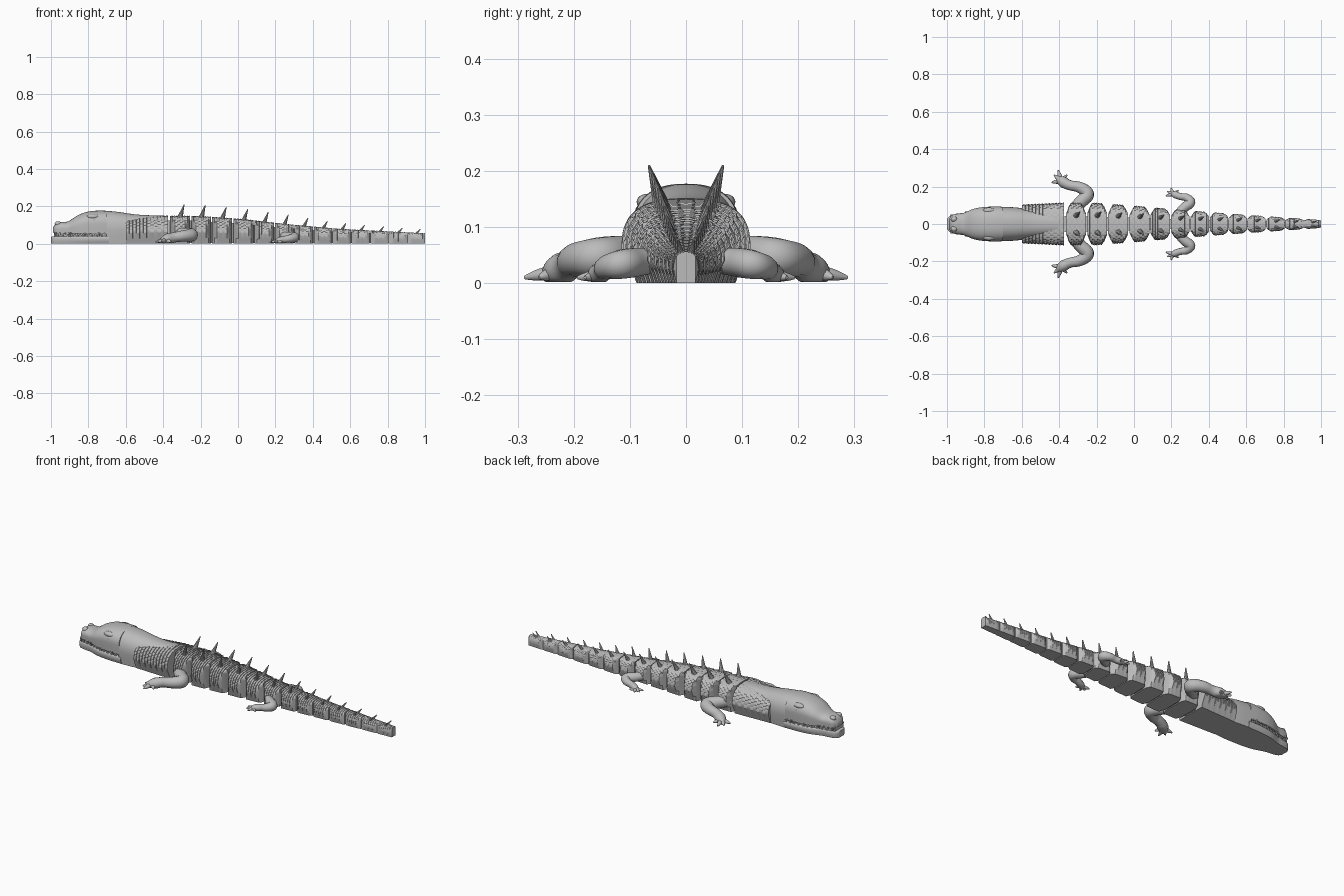
import bpy, bmesh, math
from mathutils import Vector

if "Cube" in bpy.data.objects:
    bpy.data.objects.remove(bpy.data.objects["Cube"])

grey = bpy.data.materials.new("plain grey")
grey.use_nodes = True
grey.diffuse_color = (0.5, 0.5, 0.5, 1)
grey.node_tree.nodes["Principled BSDF"].inputs["Base Color"].default_value = grey.diffuse_color


def finish(name, bm, angle=35):
    bmesh.ops.recalc_face_normals(bm, faces=bm.faces)
    me = bpy.data.meshes.new(name)
    bm.to_mesh(me)
    bm.free()
    ob = bpy.data.objects.new(name, me)
    bpy.context.collection.objects.link(ob)
    me.materials.append(grey)
    bpy.ops.object.select_all(action="DESELECT")
    ob.select_set(True)
    bpy.context.view_layer.objects.active = ob
    bpy.ops.object.shade_smooth_by_angle(angle=math.radians(angle))
    return ob


def loft(bm, rings):
    rows = [[bm.verts.new(p) for p in r] for r in rings]
    n = len(rows[0])
    for a, b in zip(rows, rows[1:]):
        for i in range(n):
            j = (i + 1) % n
            bm.faces.new((a[i], a[j], b[j], b[i]))
    bm.faces.new(rows[0])
    bm.faces.new(rows[-1])


def section(x, hw, top, low=0.0, limit=9, bump=None, n=32, base=0.8, power=0.75):
    """Arched outline with a flat underside; limit trims the sides."""
    mid = low + (top - low) * 0.42
    pts = [(hw * base, low), (hw * (base + 1) / 2, (low + mid) / 2)]
    for i in range(n + 1):
        t = math.pi * i / n
        c, s = math.cos(t), max(0, math.sin(t))
        k = 1 + (bump(i) / hw if bump else 0)
        pts.append((math.copysign(abs(c) ** power, c) * hw * k,
                    mid + (top - mid) * s ** power * k))
    pts += [(-hw * (base + 1) / 2, (low + mid) / 2), (-hw * base, low)]
    return [(x, max(-limit, min(limit, y)), z) for y, z in pts]


def smooth_stations(st, steps=5):
    """Rounded interpolation through the given stations."""
    out = []
    for i in range(len(st) - 1):
        p0, p1, p2, p3 = st[max(i - 1, 0)], st[i], st[i + 1], st[min(i + 2, len(st) - 1)]
        for k in range(steps):
            t = k / steps
            out.append([0.5 * (2 * b + (c - a) * t + (2 * a - 5 * b + 4 * c - d) * t * t
                               + (3 * b - a - 3 * c + d) * t ** 3)
                        for a, b, c, d in zip(p0, p1, p2, p3)])
    return out + [list(st[-1])]


def sample(table, x):
    for (x0, a), (x1, b) in zip(table, table[1:]):
        if x <= x1:
            return a + (b - a) * (x - x0) / (x1 - x0)
    return table[-1][1]


WIDTH = [(-0.62, 0.1), (-0.39, 0.11), (-0.2, 0.11), (0.03, 0.093), (0.25, 0.073),
         (0.55, 0.051), (1.0, 0.021)]
TOP = [(-0.62, 0.13), (-0.39, 0.148), (-0.2, 0.146), (0.03, 0.13), (0.25, 0.104),
       (0.55, 0.078), (1.0, 0.055)]


def scaled_body(name, x0, x1, rows, trim=None):
    """Body piece covered in overlapping rows of scales."""
    bm = bmesh.new()
    rings = []
    for r in range(rows):
        for f, lift in ((0.02, 0.0), (0.98, 1.0)):
            x = x0 + (x1 - x0) * (r + f) / rows
            hw, top = sample(WIDTH, x), sample(TOP, x)
            amp = 0.045 * hw * lift
            scale = lambda i, r=r, amp=amp: amp * (1 if (i + 2 * (r % 2)) % 4 else 0.1)
            rings.append(section(x, hw, top, limit=trim(x) if trim else 9, bump=scale, n=48))
    loft(bm, rings)
    return finish(name, bm, 25)


def cone(name, base, tip, radius, sides=10, tip_radius=0.0):
    base, tip = Vector(base), Vector(tip)
    bm = bmesh.new()
    axis = tip - base
    bmesh.ops.create_cone(bm, cap_ends=True, segments=sides, radius1=radius,
                          radius2=tip_radius, depth=axis.length)
    turn = axis.to_track_quat("Z", "Y")
    for v in bm.verts:
        v.co = turn @ v.co + (base + tip) / 2
    return finish(name, bm)


def ball(name, centre, size):
    bm = bmesh.new()
    bmesh.ops.create_uvsphere(bm, u_segments=20, v_segments=12, radius=1)
    for v in bm.verts:
        v.co = Vector([c + a * s for c, a, s in zip(centre, v.co, size)])
    return finish(name, bm, 60)


# Head: upper skull, lower jaw and the recessed mouth between them
SKULL = [(-0.99, 0.025, 0.085, 0.06), (-0.975, 0.046, 0.108, 0.056), (-0.95, 0.054, 0.117, 0.054),
         (-0.91, 0.06, 0.119, 0.054), (-0.86, 0.08, 0.15, 0.054), (-0.81, 0.09, 0.17, 0.054),
         (-0.75, 0.093, 0.177, 0.053), (-0.7, 0.092, 0.176, 0.052)]
NECK = [(-0.7, 0.092, 0.176), (-0.64, 0.089, 0.17), (-0.55, 0.08, 0.157),
        (-0.47, 0.075, 0.152), (-0.4, 0.075, 0.15)]
JAW = [(-1.0, 0.025, 0.036), (-0.985, 0.043, 0.04), (-0.95, 0.052, 0.042), (-0.91, 0.058, 0.043),
       (-0.85, 0.079, 0.044), (-0.78, 0.089, 0.045), (-0.69, 0.091, 0.045)]
for name, stations, base, power in (("upper_head", SKULL, 0.97, 0.85),
                                    ("neck", NECK, 0.92, 0.85), ("lower_jaw", JAW, 0.92, 0.4)):
    bm = bmesh.new()
    loft(bm, [section(*s, base=base, power=power) for s in smooth_stations(stations)])
    finish(name, bm, 50)
bm = bmesh.new()
loft(bm, [section(x, hw * 0.88, 0.07, 0.03, base=1, power=0.4) for x, hw, top in JAW[1:]])
finish("mouth_interior", bm)

# Eyes, brows, nostrils and teeth
for side, y in (("left", 1), ("right", -1)):
    ball(side + "_eye", (-0.77, y * 0.083, 0.127), (0.014, 0.008, 0.011))
    ball(side + "_brow", (-0.775, y * 0.07, 0.145), (0.034, 0.018, 0.014))
    ball(side + "_nostril", (-0.962, y * 0.026, 0.106), (0.018, 0.015, 0.014))
    for i in range(11):
        x = -0.975 + i * 0.026
        hw = sample([s[:2] for s in JAW], x) * 0.95
        size = 0.009 if i % 3 == 0 else 0.006
        cone(f"{side}_upper_tooth_{i}", (x, y * hw, 0.06), (x, y * hw, 0.06 - 2.6 * size), size, 8)
        cone(f"{side}_lower_tooth_{i}", (x + 0.013, y * hw, 0.038),
             (x + 0.013, y * hw, 0.06), 0.006, 8)

# Scaled collar behind the head
scaled_body("collar", -0.6, -0.375, 12)

# Jointed body and tail segments with paired back spikes
CENTRES = [-0.31, -0.197, -0.085, 0.03, 0.14, 0.247, 0.352, 0.455, 0.555, 0.655, 0.757, 0.857, 0.953]
SPIKE = [(-0.31, 0.21), (-0.2, 0.207), (0.03, 0.184), (0.25, 0.155), (0.455, 0.12),
         (0.7, 0.095), (0.95, 0.078)]
for i, c in enumerate(CENTRES):
    half = 0.053 if i < 5 else 0.049
    hw, top = sample(WIDTH, c), sample(TOP, c)
    waist = 0.5 + 0.015 * i

    def trim(x, c=c, half=half, hw=hw, waist=waist):
        d = abs(x - c) / half
        return hw * 1.06 if d < 0.55 else hw * (1.06 - (1.06 - waist) * (d - 0.55) / 0.45)

    scaled_body(f"body_segment_{i}", c - half, min(c + half, 1.0), 8, trim)
    # Hinge joining this segment to the one before it
    cone(f"hinge_{i}", (c - half - 0.003, 0, 0.004), (c - half - 0.003, 0, top * 0.85),
         hw * 0.38, 20, hw * 0.38)
    height = sample(SPIKE, c)
    for side, y in (("left", 1), ("right", -1)):
        cone(f"{side}_spike_{i}", (c - 0.002, y * hw * 0.38, top * 0.9),
             (c + 0.022, y * hw * 0.6, height), 0.004 + 0.11 * hw, 10, 0.002)


def limb(name, points):
    """Rounded tube through (x, y, z, radius) points."""
    cu = bpy.data.curves.new(name + "_path", "CURVE")
    cu.dimensions = "3D"
    cu.bevel_depth = 1
    cu.bevel_resolution = 5
    cu.use_fill_caps = True
    sp = cu.splines.new("NURBS")
    sp.points.add(len(points) - 1)
    for p, (x, y, z, r) in zip(sp.points, points):
        p.co = (x, y, z, 1)
        p.radius = r
    sp.order_u = 3
    sp.use_endpoint_u = True
    sp.resolution_u = 6
    path = bpy.data.objects.new(name + "_path", cu)
    bpy.context.collection.objects.link(path)
    bm = bmesh.new()
    bm.from_mesh(path.evaluated_get(bpy.context.evaluated_depsgraph_get()).to_mesh())
    bpy.data.objects.remove(path)
    for v in bm.verts:
        v.co.z = max(v.co.z, 0.002)
    finish(name, bm, 60)


# Legs with splayed toes
FRONT = [(-0.33, 0.07, 0.055, 0.03), (-0.29, 0.115, 0.052, 0.034), (-0.235, 0.16, 0.046, 0.036),
         (-0.29, 0.2, 0.042, 0.03), (-0.345, 0.205, 0.034, 0.026), (-0.39, 0.23, 0.02, 0.032),
         (-0.41, 0.25, 0.014, 0.012)]
FRONT_TOES = [(-0.44, 0.222), (-0.428, 0.262), (-0.405, 0.288), (-0.358, 0.262)]
HIND = [(0.235, 0.05, 0.042, 0.022), (0.26, 0.085, 0.038, 0.026), (0.312, 0.115, 0.034, 0.027),
        (0.28, 0.145, 0.028, 0.021), (0.25, 0.145, 0.023, 0.018), (0.21, 0.16, 0.014, 0.02),
        (0.2, 0.168, 0.01, 0.008)]
HIND_TOES = [(0.17, 0.15), (0.177, 0.175), (0.197, 0.193), (0.238, 0.18)]
for kind, leg, toes, r in (("front", FRONT, FRONT_TOES, 0.014), ("hind", HIND, HIND_TOES, 0.01)):
    ax, ay, az, _ = leg[-2]
    for side, s in (("left", 1), ("right", -1)):
        limb(f"{side}_{kind}_leg", [(x, s * y, z, w) for x, y, z, w in leg])
        for i, (x, y) in enumerate(toes):
            limb(f"{side}_{kind}_toe_{i}",
                 [(ax, s * ay, az, r), ((ax + x) / 2, s * (ay + y) / 2, r * 1.1, r),
                  (x, s * y, 0.01, 0.003)])
